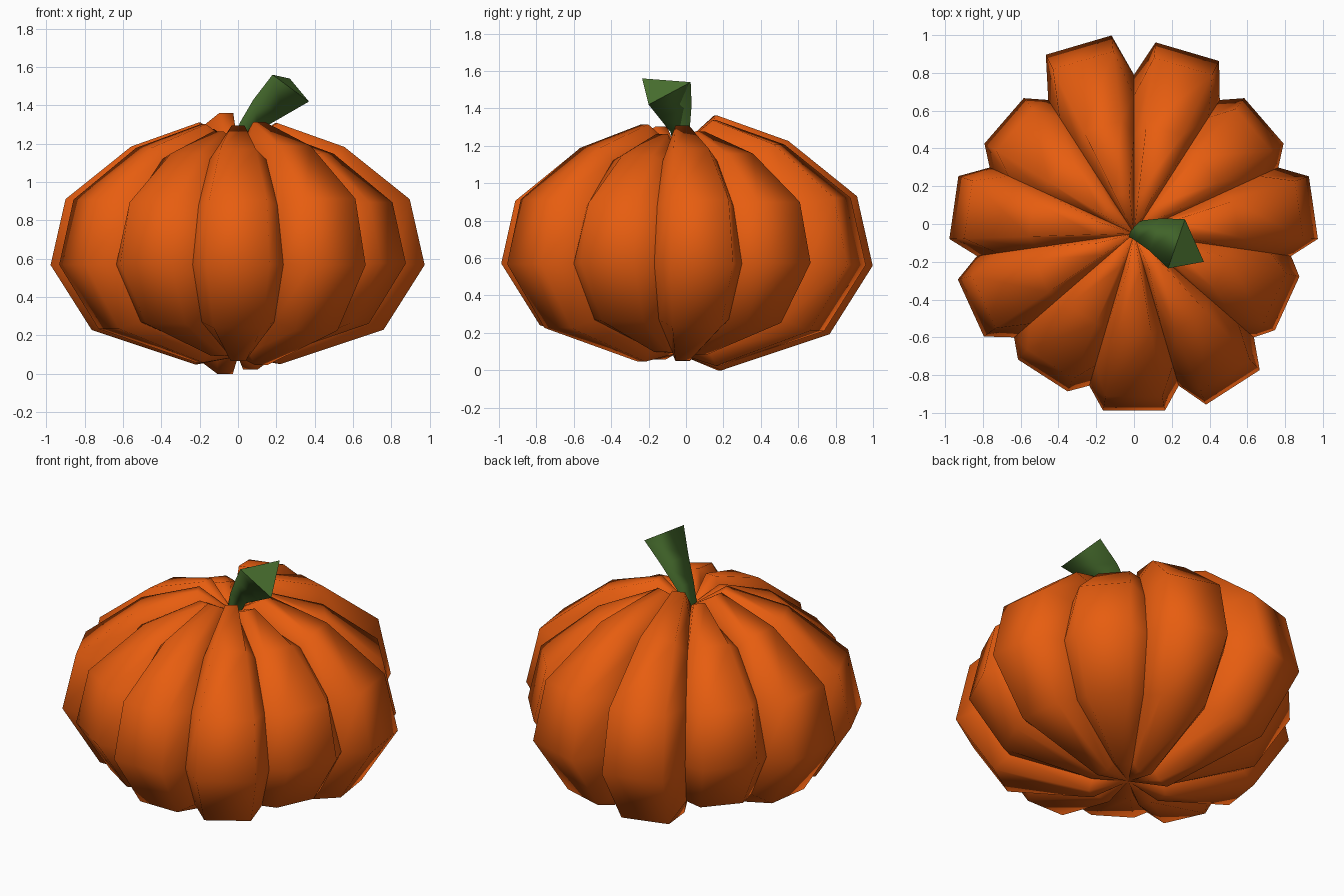
import bpy, bmesh, math
from mathutils import Vector

if "Cube" in bpy.data.objects:
    bpy.data.objects.remove(bpy.data.objects["Cube"])


def material(name, rgb):
    m = bpy.data.materials.new(name)
    m.diffuse_color = (*rgb, 1.0)
    m.use_nodes = True
    m.node_tree.nodes["Principled BSDF"].inputs["Base Color"].default_value = m.diffuse_color
    return m


def finish(bm, name, mat):
    me = bpy.data.meshes.new(name)
    bm.to_mesh(me)
    bm.free()
    me.materials.append(mat)
    ob = bpy.data.objects.new(name, me)
    bpy.context.collection.objects.link(ob)
    return ob


orange = material("pumpkin orange", (0.80, 0.11, 0.005))
green = material("stem green", (0.07, 0.17, 0.03))

# Pumpkin body: eleven ribs of slightly different size around one axis
CY, MID = -0.05, 0.68
SIZES = [0.952, 0.983, 0.905, 0.974, 0.924, 1.018, 1.055, 0.924, 0.978, 0.964, 0.907]
STEP = 2 * math.pi / len(SIZES)
HALF_CREST = math.radians(9.9)
# (radius, height from the middle) of the rib crest, bottom to top
CREST = [(0.23, -0.645), (0.78, -0.462), (1.0, -0.115), (0.92, 0.237), (0.57, 0.517), (0.21, 0.645)]
# (radius, z) of the groove between ribs
GROOVE = [(0.20, 0.11), (0.67, 0.27), (0.84, 0.57), (0.73, 0.88), (0.52, 1.12), (0.19, 1.19)]


def polar(r, a, z):
    return Vector((r * math.cos(a), CY + r * math.sin(a), z))


bm = bmesh.new()
for i, s in enumerate(SIZES):
    a = -math.pi / 2 + i * STEP
    rows = []
    for (cr, cz), (gr, gz) in zip(CREST, GROOVE):
        pts = [polar(gr, a - STEP / 2, gz),
               polar(cr * s, a - HALF_CREST, MID + cz * s),
               polar(cr * s, a + HALF_CREST, MID + cz * s),
               polar(gr, a + STEP / 2, gz)]
        rows.append([bm.verts.new(p) for p in pts])
    bottom = bm.verts.new((0, CY, 0.09))
    top = bm.verts.new((0, CY, 1.18))
    for k in range(3):
        bm.faces.new((bottom, rows[0][k + 1], rows[0][k]))
        bm.faces.new((top, rows[-1][k], rows[-1][k + 1]))
        for lo, hi in zip(rows, rows[1:]):
            bm.faces.new((lo[k], lo[k + 1], hi[k + 1], hi[k]))
for f in bm.faces:
    f.smooth = True
finish(bm, "pumpkin_body", orange)

# Stem: three-sided, widening and leaning to the front right
RINGS = [
    [(-0.04, -0.06, 1.16), (0.0, 0.0, 1.16), (0.04, -0.05, 1.16)],
    [(0.01, -0.09, 1.31), (0.05, 0.02, 1.29), (0.11, -0.08, 1.27)],
    [(0.08, -0.14, 1.43), (0.15, 0.03, 1.42), (0.24, -0.14, 1.345)],
    [(0.18, -0.235, 1.56), (0.27, 0.025, 1.54), (0.37, -0.20, 1.42)],
]
bm = bmesh.new()
rings = [[bm.verts.new(p) for p in r] for r in RINGS]
for lo, hi in zip(rings, rings[1:]):
    for k in range(3):
        n = (k + 1) % 3
        bm.faces.new((lo[k], lo[n], hi[n], hi[k])).smooth = True
bm.faces.new(rings[0])
bm.faces.new(rings[-1])
bmesh.ops.recalc_face_normals(bm, faces=bm.faces[:])
finish(bm, "stem", green)
